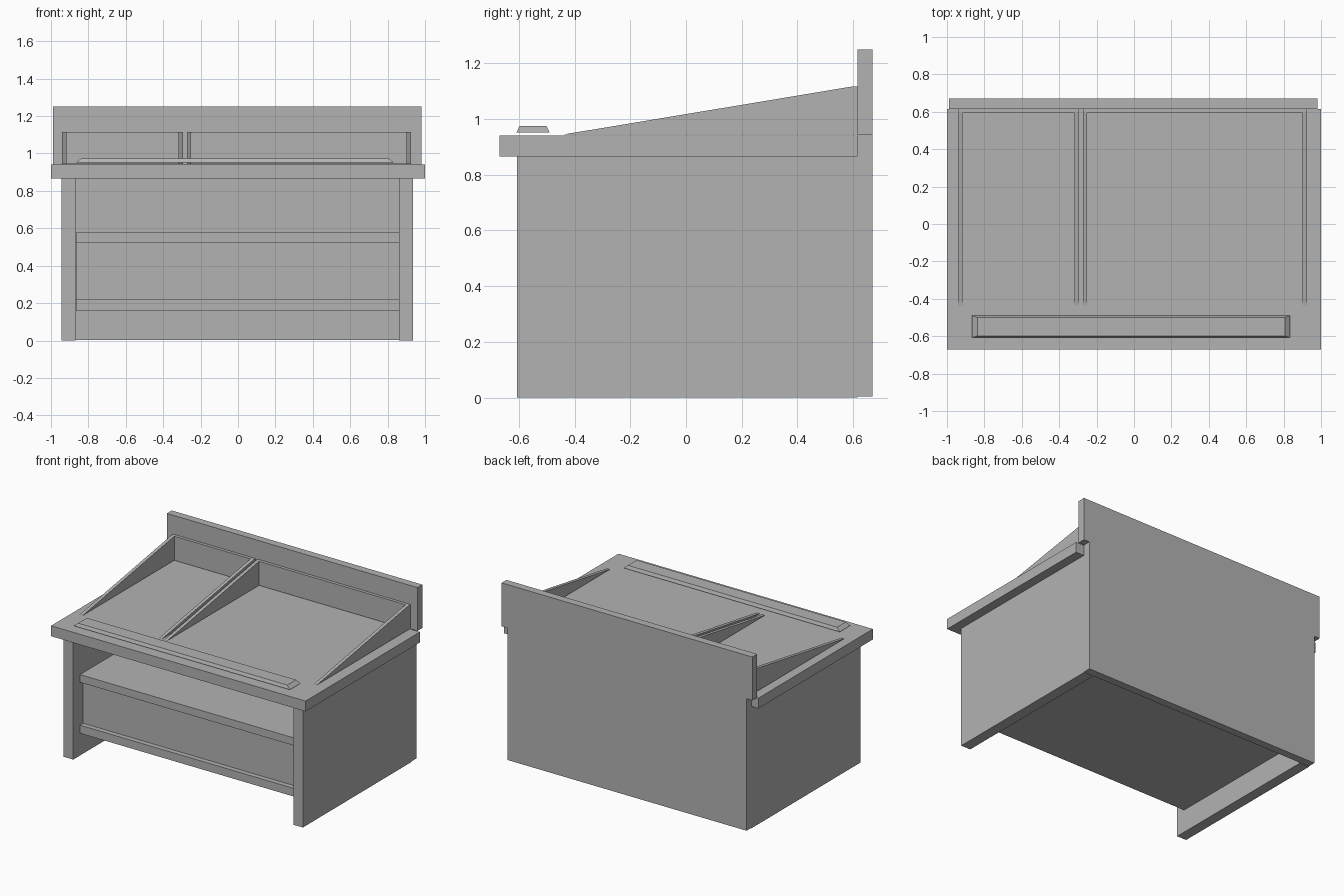
import bpy
import bmesh

if "Cube" in bpy.data.objects:
    bpy.data.objects.remove(bpy.data.objects["Cube"], do_unlink=True)

# One plain grey for the whole counter
grey = bpy.data.materials.new("plain_grey")
grey.use_nodes = True
colour = (0.45, 0.45, 0.45, 1)
grey.diffuse_color = colour
grey.node_tree.nodes["Principled BSDF"].inputs["Base Color"].default_value = colour


def finish(name, bm):
    bmesh.ops.recalc_face_normals(bm, faces=bm.faces)
    mesh = bpy.data.meshes.new(name)
    bm.to_mesh(mesh)
    bm.free()
    mesh.materials.append(grey)
    obj = bpy.data.objects.new(name, mesh)
    bpy.context.collection.objects.link(obj)
    return obj


def box(name, x, y, z, taper=(0, 0)):
    """Box from (min, max) ranges; taper insets the top face in x and y."""
    bm = bmesh.new()
    bmesh.ops.create_cube(bm, size=1)
    for v in bm.verts:
        top = v.co.z > 0
        sx, sy = (1 if v.co.x > 0 else -1), (1 if v.co.y > 0 else -1)
        v.co.x = x[sx > 0] - sx * top * taper[0]
        v.co.y = y[sy > 0] - sy * top * taper[1]
        v.co.z = z[top]
    return finish(name, bm)


def side_profile(name, x, points):
    """Extrude a (y, z) outline between two x positions."""
    bm = bmesh.new()
    face = bm.faces.new([bm.verts.new((x[0], y, z)) for y, z in points])
    result = bmesh.ops.extrude_face_region(bm, geom=[face])
    moved = [v for v in result["geom"] if isinstance(v, bmesh.types.BMVert)]
    bmesh.ops.translate(bm, verts=moved, vec=(x[1] - x[0], 0, 0))
    return finish(name, bm)


BACK = 0.615

# Cabinet sides and back
box("right_side_panel", (-0.945, -0.87), (-0.607, BACK), (0, 0.866))
box("left_side_panel", (0.86, 0.935), (-0.607, BACK), (0, 0.866))
box("lower_back_panel", (-0.945, 0.935), (BACK, 0.67), (0.004, 0.942))
box("upper_back_panel", (-0.99, 0.98), (BACK, 0.67), (0.942, 1.25))

# Worktop
box("worktop", (-1, 1), (-0.67, BACK), (0.866, 0.94))

# Inner case: two shelves with a recessed front between them
inner = (-0.867, 0.86)
box("upper_shelf", inner, (-0.535, BACK), (0.522, 0.577))
box("lower_shelf", inner, (-0.535, BACK), (0.16, 0.218))
box("recessed_front", inner, (-0.5, -0.45), (0.218, 0.522))

# Bevelled strip along the worktop front
box("front_strip", (-0.865, 0.833), (-0.608, -0.49), (0.952, 0.974), (0.027, 0.01))

# Two open trays with sloping sides
wedge = [(-0.437, 0.945), (0.593, 1.116), (BACK, 1.116), (BACK, 0.945)]
for side, x0, x1 in (("right", -0.94, -0.293), ("left", -0.274, 0.926)):
    side_profile(side + "_tray_right_wall", (x0, x0 + 0.024), wedge)
    side_profile(side + "_tray_left_wall", (x1 - 0.024, x1), wedge)
    box(side + "_tray_back_wall", (x0 + 0.024, x1 - 0.024), (0.593, BACK), (0.945, 1.116))
